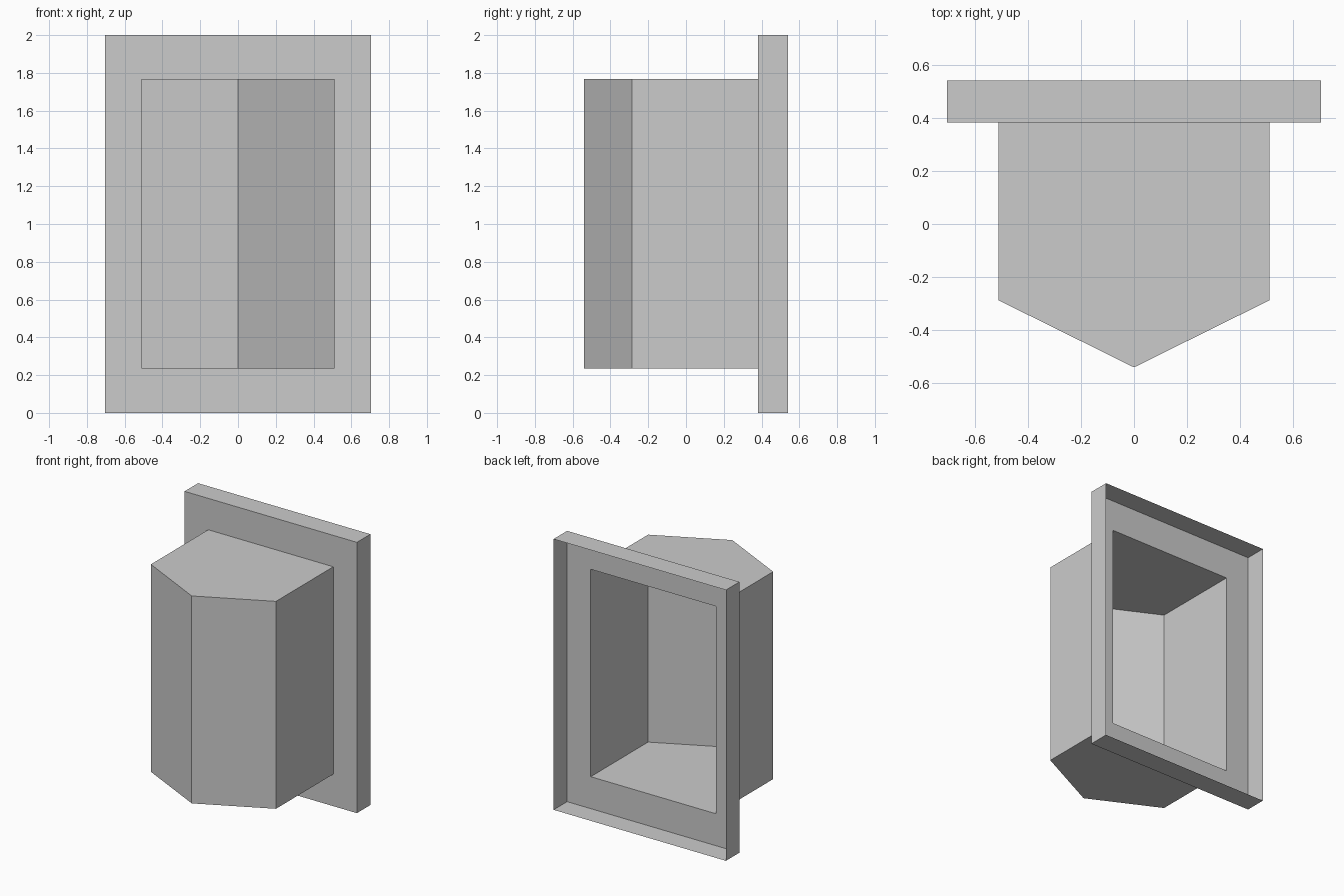
import bpy, bmesh

if "Cube" in bpy.data.objects:
    bpy.data.objects.remove(bpy.data.objects["Cube"])

W, H = 0.704, 2.0                 # flange half width, height
BW, Z0, Z1 = 0.511, 0.236, 1.768  # bay half width, bottom, top
BACK, FRAME, SIDE, TIP = 0.54, 0.382, -0.287, -0.54


def make_object(name, bm):
    mesh = bpy.data.meshes.new(name)
    bm.to_mesh(mesh)
    bm.free()
    obj = bpy.data.objects.new(name, mesh)
    bpy.context.collection.objects.link(obj)
    return obj


def add_loop(bm, points):
    return [bm.verts.new(p) for p in points]


def rectangle(half_width, y, low, high):
    return [(-half_width, y, low), (half_width, y, low),
            (half_width, y, high), (-half_width, y, high)]


def bridge(bm, a, b, closed=True):
    n = len(a)
    for i in range(n if closed else n - 1):
        j = (i + 1) % n
        bm.faces.new((a[i], a[j], b[j], b[i]))


# Flange: open-backed rim folding into a flat frame around the opening
bm = bmesh.new()
loops = [add_loop(bm, rectangle(W, BACK, 0, H)),
         add_loop(bm, rectangle(W, FRAME, 0, H)),
         add_loop(bm, rectangle(BW, FRAME, Z0, Z1))]
for outer, inner in zip(loops, loops[1:]):
    bridge(bm, outer, inner)
make_object("flange", bm)

# Bay: hollow pointed box, open towards the back
bm = bmesh.new()
profile = [(-BW, FRAME), (-BW, SIDE), (0, TIP), (BW, SIDE), (BW, FRAME)]
low = add_loop(bm, [(x, y, Z0) for x, y in profile])
high = add_loop(bm, [(x, y, Z1) for x, y in profile])
bridge(bm, low, high, closed=False)
bm.faces.new(low[::-1])
bm.faces.new(high)
make_object("pointed_bay", bm)
